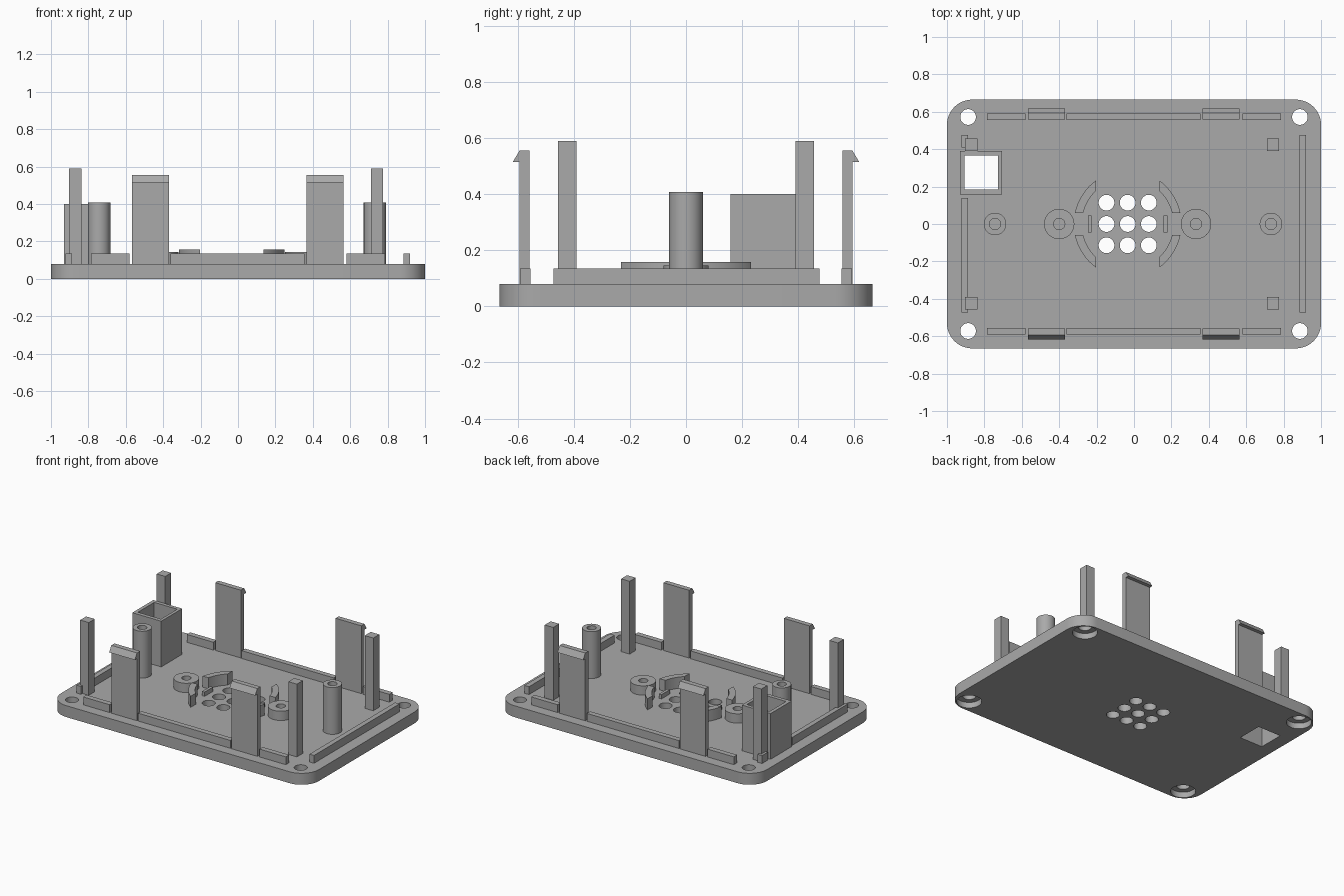
import bpy
import math

cube = bpy.data.objects.get("Cube")
if cube:
    bpy.data.objects.remove(cube, do_unlink=True)

grey = bpy.data.materials.new("plain grey")
grey.use_nodes = True
COLOUR = (0.4, 0.4, 0.4, 1)
grey.diffuse_color = COLOUR
grey.node_tree.nodes["Principled BSDF"].inputs["Base Color"].default_value = COLOUR

TOP = 0.08    # top of the base plate
SINK = 0.07   # parts start slightly inside the plate


def prism(name, outline, low, high, axis="z"):
    """Extrude a closed outline along z, or along x when the outline is (y, z)."""
    def point(p, h):
        return (p[0], p[1], h) if axis == "z" else (h, p[0], p[1])
    n = len(outline)
    verts = [point(p, h) for h in (low, high) for p in outline]
    faces = [tuple(reversed(range(n))), tuple(range(n, 2 * n))]
    faces += [(i, (i + 1) % n, n + (i + 1) % n, n + i) for i in range(n)]
    area = sum(outline[i - 1][0] * outline[i][1] - outline[i][0] * outline[i - 1][1]
               for i in range(n))
    if area < 0:
        faces = [f[::-1] for f in faces]
    mesh = bpy.data.meshes.new(name)
    mesh.from_pydata(verts, [], faces)
    mesh.materials.append(grey)
    obj = bpy.data.objects.new(name, mesh)
    bpy.context.scene.collection.objects.link(obj)
    return obj


def box(name, x0, x1, y0, y1, low, high):
    return prism(name, [(x0, y0), (x1, y0), (x1, y1), (x0, y1)], low, high)


def arc(cx, cy, r, start, end, steps):
    angles = [start + (end - start) * i / steps for i in range(steps + 1)]
    return [(cx + r * math.cos(a), cy + r * math.sin(a)) for a in angles]


def cylinder(name, x, y, r, low, high):
    return prism(name, arc(x, y, r, 0, math.tau, 40)[:-1], low, high)


def cut(obj, cutters):
    """Subtract each cutter, then discard it."""
    for cutter in cutters:
        mod = obj.modifiers.new("cut", "BOOLEAN")
        mod.operation, mod.solver, mod.object = "DIFFERENCE", "EXACT", cutter
    bpy.context.view_layer.update()
    graph = bpy.context.evaluated_depsgraph_get()
    mesh = bpy.data.meshes.new_from_object(obj.evaluated_get(graph))
    obj.modifiers.clear()
    obj.data = mesh
    for cutter in cutters:
        bpy.data.objects.remove(cutter, do_unlink=True)


def tube(name, x, y, r, hole, high):
    obj = cylinder(name, x, y, r, SINK, high)
    cut(obj, [cylinder("bore", x, y, hole, TOP, high + 0.1)])


def window():
    return box("window_cutter", -0.905, -0.727, 0.185, 0.365, -0.1, 0.6)


# Base plate with rounded corners
outline = []
for i, (sx, sy) in enumerate([(1, 1), (-1, 1), (-1, -1), (1, -1)]):
    outline += arc(sx * 0.865, sy * 0.53, 0.135, i * math.pi / 2, (i + 1) * math.pi / 2, 12)
plate = prism("base_plate", outline, 0, TOP)

# Screw holes with counterbores below, sound holes and square window
cutters = [window()]
for x in (-0.887, 0.887):
    for y in (-0.572, 0.572):
        cutters.append(cylinder("screw_hole", x, y, 0.042, -0.1, 0.2))
        cutters.append(cylinder("counterbore", x, y, 0.08, -0.1, 0.04))
for i in (-1, 0, 1):
    for j in (-1, 0, 1):
        cutters.append(cylinder("sound_hole", -0.034 + i * 0.113, j * 0.114, 0.042, -0.1, 0.2))
cut(plate, cutters)

# Square chimney around the window
chimney = box("window_chimney", -0.93, -0.706, 0.158, 0.39, SINK, 0.4)
cut(chimney, [window()])

# Front and back: locating rails and snap clips
for side, s in (("front", -1), ("back", 1)):
    for x0, x1 in ((-0.785, -0.58), (-0.36, 0.355), (0.58, 0.785)):
        box(side + "_rail", x0, x1, *sorted((s * 0.555, s * 0.592)), SINK, 0.135)
    profile = [(0.558, SINK), (0.593, SINK), (0.593, 0.515), (0.617, 0.515),
               (0.593, 0.555), (0.558, 0.555)]
    for x0 in (-0.567, 0.366):
        prism(side + "_clip", [(s * y, z) for y, z in profile], x0, x0 + 0.199, "x")
    # Square corner posts
    for x0 in (-0.904, 0.71):
        box(side + "_post", x0, x0 + 0.066, *sorted((s * 0.39, s * 0.456)), SINK, 0.59)

# Side rails
box("left_rail", 0.885, 0.92, -0.472, 0.475, SINK, 0.135)
box("right_rail", -0.922, -0.888, -0.472, 0.14, SINK, 0.135)
box("right_rail_stub", -0.922, -0.888, 0.41, 0.475, SINK, 0.135)

# Tall standoffs and low bosses
for x in (-0.743, 0.732):
    tube("standoff", x, 0, 0.06, 0.03, 0.408)
for x in (-0.4, 0.332):
    tube("low_boss", x, 0, 0.081, 0.03, 0.145)

# Curved speaker retainers and small ribs
OUTER, INNER, GAP, EDGE = 0.288, 0.245, 0.06, 0.17
wall = arc(0, 0, OUTER, math.asin(GAP / OUTER), math.acos(EDGE / OUTER), 12)
wall += arc(0, 0, INNER, math.acos(EDGE / INNER), math.asin(GAP / INNER), 12)
for sx in (-1, 1):
    for sy in (-1, 1):
        prism("speaker_retainer", [(sx * x - 0.034, sy * y) for x, y in wall], SINK, 0.158)
    mid = sx * 0.202 - 0.034
    box("speaker_rib", mid - 0.01, mid + 0.01, -0.046, 0.046, SINK, 0.11)

# Smooth round walls, keep edges sharp
bpy.ops.object.select_all(action="DESELECT")
for obj in bpy.context.scene.objects:
    if obj.type == "MESH":
        obj.select_set(True)
        bpy.context.view_layer.objects.active = obj
bpy.ops.object.shade_smooth_by_angle(angle=math.radians(30))
